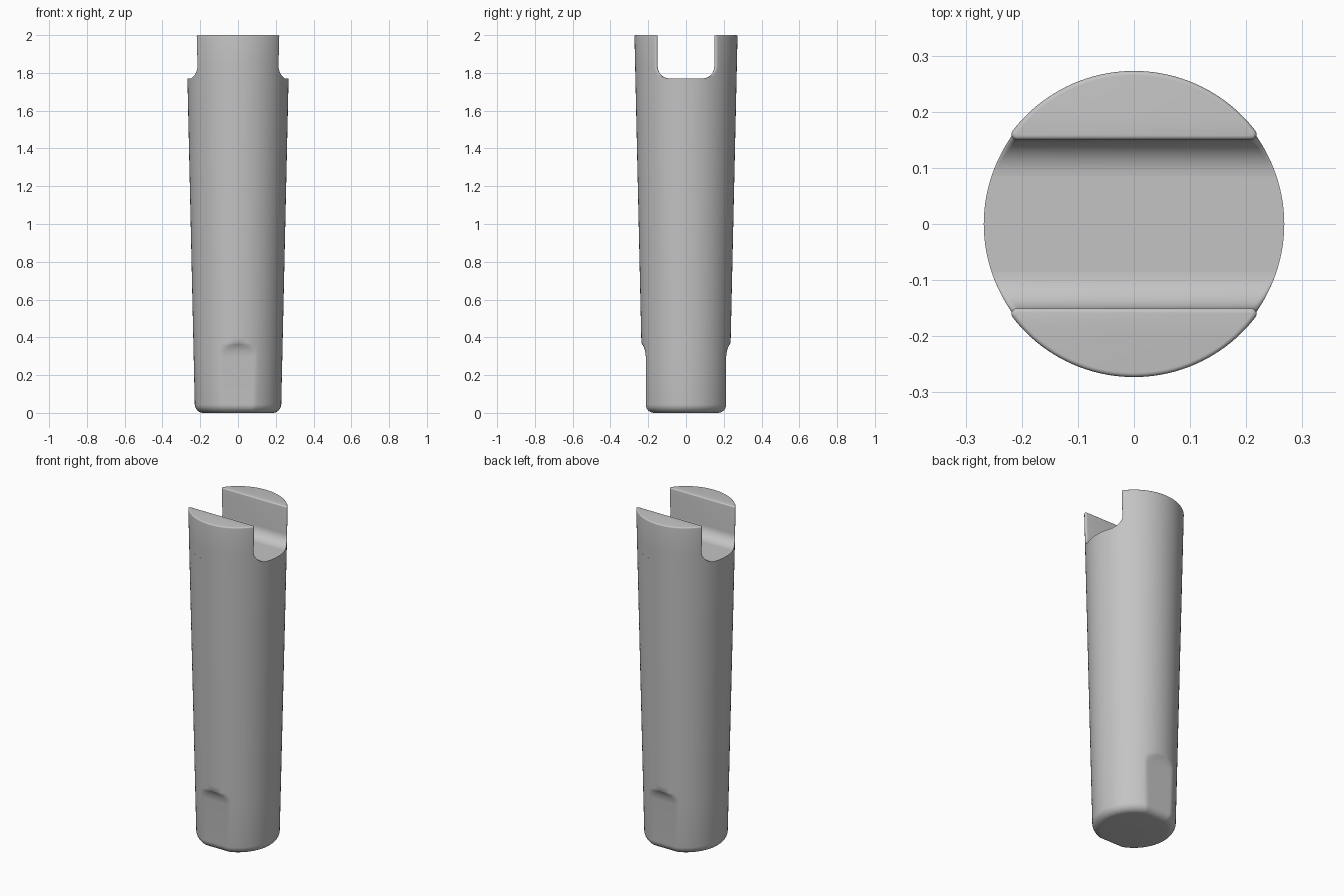
import bpy
import bmesh
from math import sin, cos, pi, sqrt, atan2

HEIGHT = 2.0
FLOOR = 1.77        # floor of the slot
SLOT = 0.15         # half width of the slot
FILLET = 0.065      # rounding between slot floor and walls
FOOT = 0.045        # rounding of the bottom edge
SEGMENTS = 128

cube = bpy.data.objects.get("Cube")
if cube:
    bpy.data.objects.remove(cube, do_unlink=True)

grey = bpy.data.materials.new("plain grey")
grey.use_nodes = True
colour = (0.55, 0.55, 0.55, 1)
grey.diffuse_color = colour
grey.node_tree.nodes["Principled BSDF"].inputs["Base Color"].default_value = colour


def radius(z):
    """Radius of the tapered shaft."""
    return 0.228 + 0.0225 * z


def loft(name, rings, cap_bottom=True):
    """Skin closed rings of equal point count and cap the ends."""
    bm = bmesh.new()
    loops = [[bm.verts.new(p) for p in ring] for ring in rings]
    for low, high in zip(loops, loops[1:]):
        for i in range(len(low)):
            j = (i + 1) % len(low)
            bm.faces.new((low[i], low[j], high[j], high[i]))
    bm.faces.new(loops[-1])
    if cap_bottom:
        bm.faces.new(loops[0][::-1])
    mesh = bpy.data.meshes.new(name)
    bm.to_mesh(mesh)
    bm.free()
    mesh.materials.append(grey)
    obj = bpy.data.objects.new(name, mesh)
    bpy.context.collection.objects.link(obj)
    bpy.ops.object.select_all(action="DESELECT")
    obj.select_set(True)
    bpy.context.view_layer.objects.active = obj
    bpy.ops.object.shade_smooth_by_angle(angle=0.6)
    return obj


# Shaft: tapered cylinder with a flat at the front and back of the foot
def shaft_ring(z, flat, inset=0.0):
    r, limit = radius(z) - inset, flat - inset
    ring = []
    for i in range(SEGMENTS):
        a = 2 * pi * i / SEGMENTS
        ring.append((r * cos(a), max(-limit, min(limit, r * sin(a))), z))
    return ring


FLAT = 0.213
rings = []
for i in range(9):
    a = pi / 2 * i / 8
    rings.append(shaft_ring(FOOT * (1 - sin(a)), FLAT, FOOT * (1 - cos(a))))
rings.reverse()
rings.sort(key=lambda ring: ring[0][2])
for z, flat in ((0.30, FLAT), (0.33, 0.217), (0.35, 0.224),
                (0.364, 0.232), (0.37, 0.24), (0.40, 1), (FLOOR, 1)):
    rings.append(shaft_ring(z, flat))
loft("shaft", rings)


# Prongs: circular segments with rounded corners on each side of the slot
def prong_ring(z, wall, corner, side, inset=0.0):
    r = radius(z)
    cy = wall + corner
    cx = sqrt((r - corner) ** 2 - cy ** 2)
    a = atan2(cy, cx)
    r -= inset
    small = corner - inset
    right = []
    for i in range(7):
        t = -pi / 2 + (a + pi / 2) * i / 6
        right.append((cx + small * cos(t), cy + small * sin(t)))
    arc = []
    for i in range(1, 40):
        t = a + (pi - 2 * a) * i / 40
        arc.append((r * cos(t), r * sin(t)))
    left = [(-x, y) for x, y in reversed(right)]
    return [(side * x, side * y, z) for x, y in right + arc + left]


CORNER = 0.01
TOP = 0.008
for name, side in (("front_prong", -1), ("back_prong", 1)):
    rings = []
    for i in range(11):
        a = pi / 2 * i / 10
        wall = SLOT - FILLET * (1 - sin(a))
        corner = 0.002 + (CORNER - 0.002) * i / 10
        rings.append(prong_ring(FLOOR + FILLET * (1 - cos(a)), wall, corner, side))
    for i in range(6):
        a = pi / 2 * i / 5
        z = HEIGHT - TOP * (1 - sin(a))
        rings.append(prong_ring(z, SLOT, CORNER, side, TOP * (1 - cos(a))))
    loft(name, rings, cap_bottom=False)
